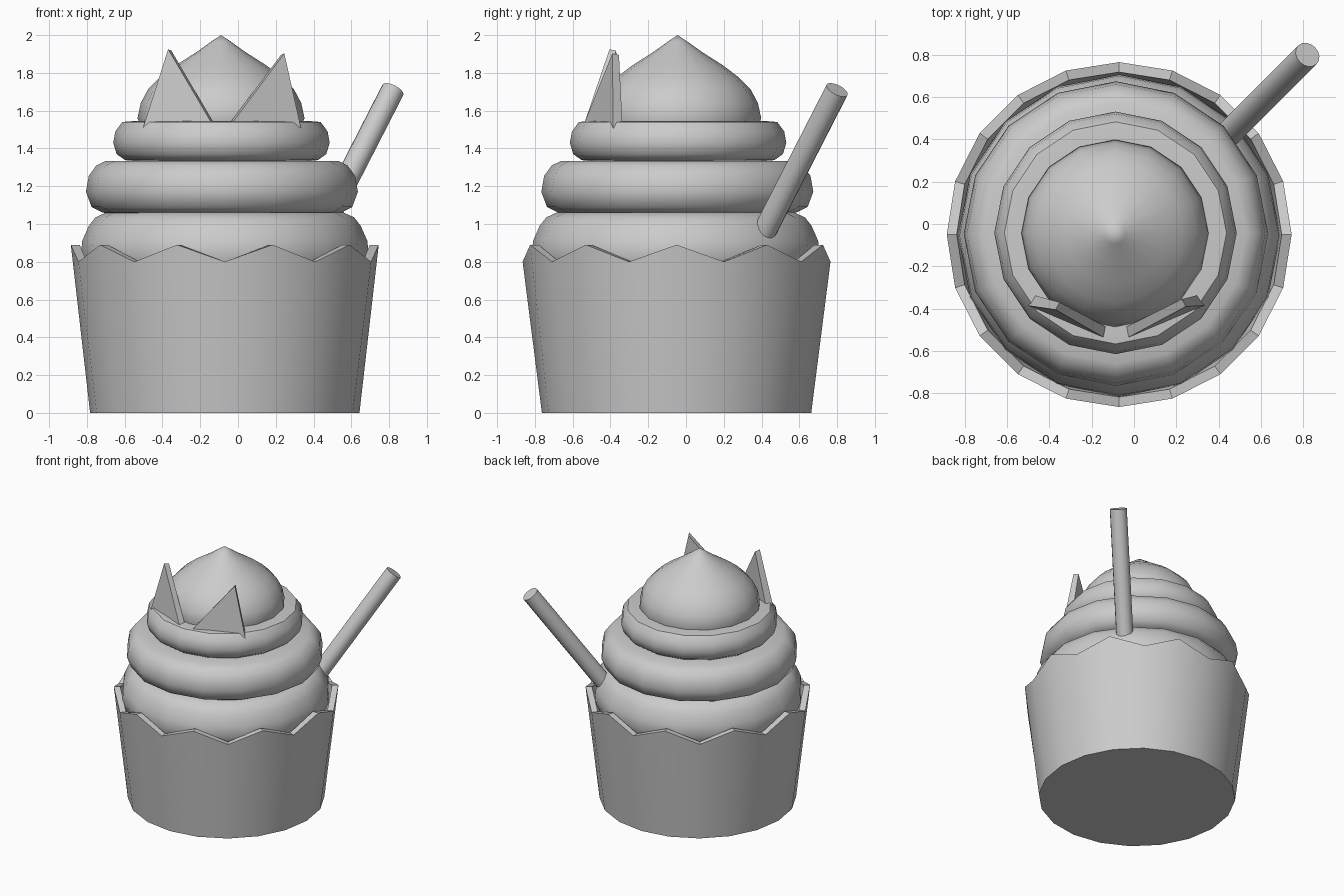
import bpy, bmesh, math
from mathutils import Vector

if "Cube" in bpy.data.objects:
    bpy.data.objects.remove(bpy.data.objects["Cube"])


def finish(name, bm, angle=None):
    bmesh.ops.recalc_face_normals(bm, faces=bm.faces)
    me = bpy.data.meshes.new(name)
    bm.to_mesh(me)
    bm.free()
    ob = bpy.data.objects.new(name, me)
    bpy.context.collection.objects.link(ob)
    if angle:
        bpy.ops.object.select_all(action='DESELECT')
        ob.select_set(True)
        bpy.context.view_layer.objects.active = ob
        bpy.ops.object.shade_smooth_by_angle(angle=math.radians(angle))
    return ob


def revolve(name, profile, cx, cy, sides, angle=45, zigzag=()):
    """Lathe (radius, z) points; rings listed in zigzag drop every second point."""
    bm = bmesh.new()
    rings = []
    for k, (r, z) in enumerate(profile):
        if r == 0:
            rings.append([bm.verts.new((cx, cy, z))])
            continue
        ring = []
        for i in range(sides):
            a = 2 * math.pi * i / sides
            drop = 0.09 if k in zigzag and i % 2 else 0
            ring.append(bm.verts.new((cx + r * math.cos(a), cy + r * math.sin(a), z - drop)))
        rings.append(ring)
    for lo, hi in zip(rings, rings[1:]):
        for i in range(sides):
            j = (i + 1) % sides
            if len(hi) == 1:
                bm.faces.new((lo[i], lo[j], hi[0]))
            else:
                bm.faces.new((lo[i], lo[j], hi[j], hi[i]))
    for ring in (rings[0], rings[-1]):
        if len(ring) > 1:
            bm.faces.new(ring)
    return finish(name, bm, angle)


# Paper cup with a zigzag rim and an inner wall
revolve("cup", [(0.713, 0), (0.815, 0.89), (0.768, 0.89), (0.735, 0.6)],
        -0.07, -0.05, 20, 35, zigzag=(1, 2))

# Stacked frosting layers
revolve("frosting_base", [(0.62, 0.66), (0.725, 0.74), (0.762, 0.83), (0.755, 0.91),
                          (0.72, 0.99), (0.685, 1.035), (0.63, 1.06), (0.5, 1.065)],
        -0.07, -0.055, 16)
revolve("frosting_middle", [(0.5, 1.05), (0.63, 1.06), (0.69, 1.09), (0.72, 1.17),
                            (0.705, 1.255), (0.665, 1.31), (0.615, 1.334), (0.45, 1.335)],
        -0.085, -0.046, 16)
revolve("frosting_upper", [(0.4, 1.33), (0.51, 1.338), (0.555, 1.37), (0.573, 1.43),
                           (0.562, 1.49), (0.525, 1.54), (0.47, 1.545), (0.35, 1.545)],
        -0.0875, -0.042, 16)
revolve("frosting_peak", [(0.42, 1.5), (0.442, 1.56), (0.425, 1.64), (0.385, 1.715),
                          (0.325, 1.775), (0.24, 1.84), (0.13, 1.91), (0.05, 1.967), (0, 2.0)],
        -0.09, -0.044, 16)

# Stick biscuit leaning out of the frosting
start, end = Vector((0.40, 0.38, 0.89)), Vector((0.82, 0.80, 1.71))
axis = end - start
bm = bmesh.new()
bmesh.ops.create_cone(bm, cap_ends=True, segments=16, radius1=0.062, radius2=0.062,
                      depth=axis.length)
rot = axis.to_track_quat('Z', 'Y').to_matrix()
for v in bm.verts:
    v.co = rot @ v.co + (start + end) / 2
finish("biscuit_stick", bm, 40)


# Pair of thin pointed ears
def ear(name, side, tip):
    mid = -0.085
    front = [(0.42, -0.385, 1.502), (0.06, -0.535, 1.543), tip]
    back = [(0.385, -0.337, 1.53), (0.05, -0.485, 1.545),
            (tip[0] - 0.018, tip[1] + 0.035, tip[2] - 0.008)]
    bm = bmesh.new()
    f, b = [[bm.verts.new((mid + side * x, y, z)) for x, y, z in pts] for pts in (front, back)]
    bm.faces.new(f)
    bm.faces.new(b)
    for i in range(3):
        j = (i + 1) % 3
        bm.faces.new((f[i], f[j], b[j], b[i]))
    finish(name, bm)


ear("left_ear", -1, (0.285, -0.405, 1.925))
ear("right_ear", 1, (0.33, -0.39, 1.903))
